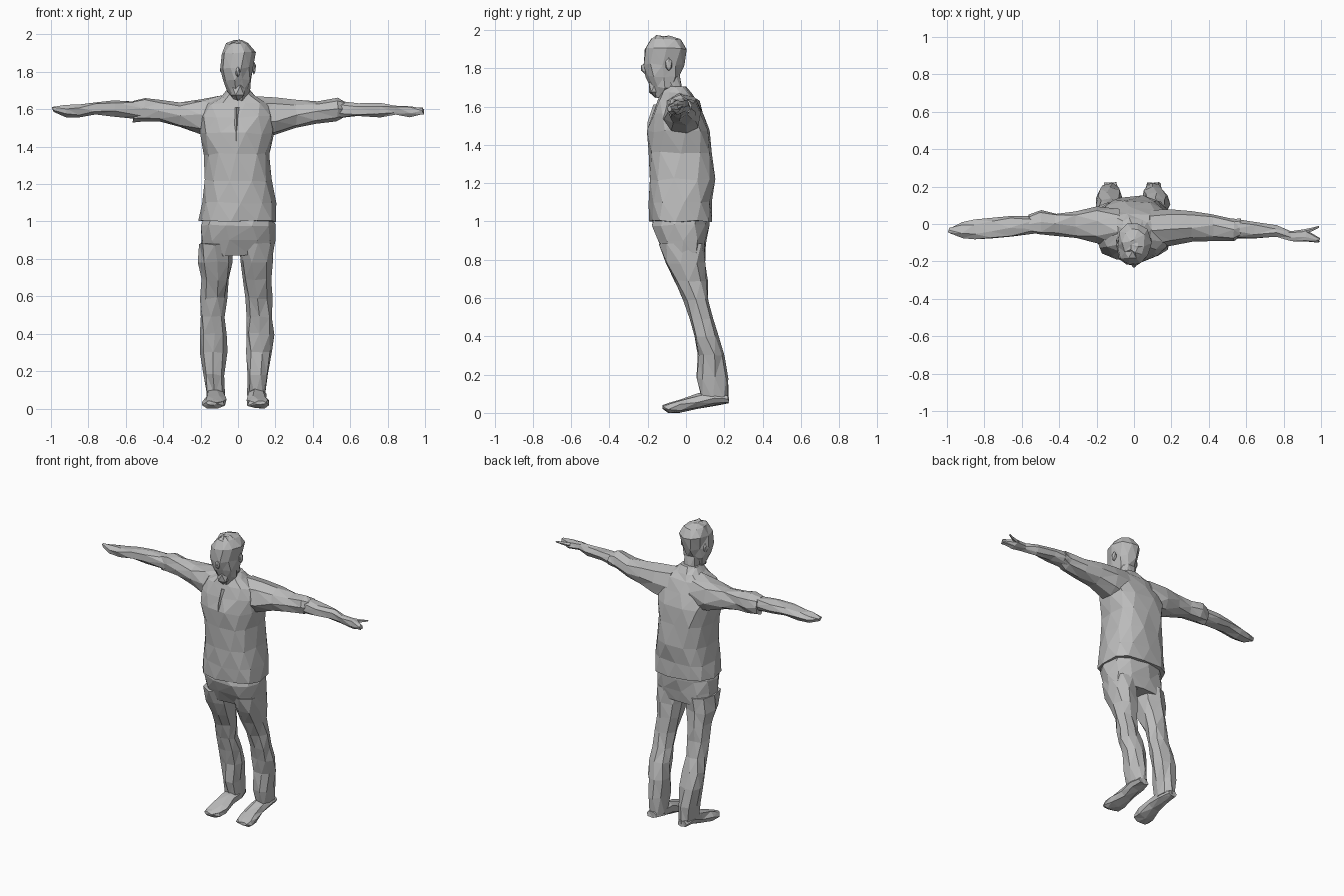
import bpy, bmesh, math, random
from mathutils import Vector

random.seed(4)

default_cube = bpy.data.objects.get("Cube")
if default_cube:
    bpy.data.objects.remove(default_cube, do_unlink=True)

# One plain grey for the whole figure
grey = bpy.data.materials.new("plain_grey")
grey.use_nodes = True
grey.diffuse_color = (0.5, 0.5, 0.5, 1)
grey.node_tree.nodes["Principled BSDF"].inputs["Base Color"].default_value = (0.5, 0.5, 0.5, 1)


def finish(name, bm):
    """Turn a bmesh into a flat-shaded, triangulated object."""
    bmesh.ops.recalc_face_normals(bm, faces=bm.faces[:])
    bmesh.ops.triangulate(bm, faces=bm.faces[:])
    mesh = bpy.data.meshes.new(name)
    bm.to_mesh(mesh)
    bm.free()
    mesh.materials.append(grey)
    obj = bpy.data.objects.new(name, mesh)
    bpy.context.scene.collection.objects.link(obj)
    return obj


def soft_power(value, power):
    return math.copysign(abs(value) ** power, value)


def loft(name, axis, rows, sides=9, square=0.85, rough=0.006, mirror=1, shift=0):
    """Skin rings given in hundredths: position on axis, then low and high
    limits on the two other axes. Rough moves points for a faceted look."""
    bm = bmesh.new()
    rings = []
    for position, a_low, a_high, b_low, b_high in rows:
        ring = []
        phase = random.uniform(-0.2, 0.2)
        for i in range(sides):
            angle = math.tau * i / sides + phase
            u = soft_power(math.cos(angle), square)
            v = soft_power(math.sin(angle), square)
            a = (a_low + a_high) / 2 + u * (a_high - a_low) / 2
            b = (b_low + b_high) / 2 + v * (b_high - b_low) / 2
            order = {"x": (position, a, b), "y": (a, position, b), "z": (a, b, position)}
            point = Vector(order[axis]) / 100
            if rough:
                point += Vector([random.uniform(-rough, rough) for _ in range(3)])
            point.x = point.x * mirror + shift
            point.z = max(point.z, 0)
            ring.append(bm.verts.new(point))
        rings.append(ring)
    for low, high in zip(rings, rings[1:]):
        for i in range(sides):
            j = (i + 1) % sides
            bm.faces.new((low[i], low[j], high[j], high[i]))
    bm.faces.new(rings[0])
    bm.faces.new(rings[-1])
    return finish(name, bm)


def lump(name, centre, size):
    """Small faceted blob for facial features."""
    bm = bmesh.new()
    bmesh.ops.create_icosphere(bm, subdivisions=1, radius=1)
    bmesh.ops.scale(bm, vec=size, verts=bm.verts)
    bmesh.ops.translate(bm, vec=centre, verts=bm.verts)
    return finish(name, bm)


# Jacket body, leaning forward at the shoulders
loft("jacket", "z", [
    (100, -21, 21, -19, 14),
    (110, -19, 20, -19, 14),
    (122, -18, 18, -19, 15),
    (136, -18, 17, -20, 14),
    (147, -20, 19, -20, 12),
    (156, -20, 19, -18, 9),
    (163, -17, 17, -15, 6),
    (167, -9, 9, -13, 3),
    (170, -6, 6, -12, 0),
], sides=12, square=0.75)

# Jacket front placket
loft("jacket_placket", "z", [
    (143, -2, 0, -20, -17),
    (152, -2, 0, -20, -16),
    (161, -2, 1, -17, -13),
], sides=4, rough=0)

# Neck and head
loft("neck", "z", [
    (160, -6, 6, -10, 1),
    (168, -5, 5, -12, -2),
    (177, -6, 6, -15, -3),
], sides=8)
loft("head", "z", [
    (165, -3, 3, -16, -10),
    (170, -6, 6, -18, -6),
    (176, -8, 7, -21, -3),
    (182, -9, 8, -23, -1),
    (190, -9, 9, -22, 1),
    (195, -6, 6, -19, -2),
    (197, -2, 2, -15, -8),
], sides=10, square=0.95)
lump("nose", (0, -0.215, 1.80), (0.015, 0.022, 0.03))
lump("beard", (0, -0.16, 1.70), (0.045, 0.04, 0.055))
for side, label in ((1, "left"), (-1, "right")):
    lump(label + "_ear", (side * 0.085, -0.09, 1.82), (0.012, 0.02, 0.035))

# Sleeves, loose at the elbow
loft("left_sleeve", "x", [
    (8, -13, 8, 143, 167),
    (20, -11, 8, 146, 166),
    (31, -9, 7, 150, 165),
    (42, -9, 5, 152, 164),
    (53, -9, 3, 154, 166),
    (57, -7, 3, 156, 164),
], sides=8)
loft("right_sleeve", "x", [
    (8, -13, 8, 143, 167),
    (20, -10, 9, 146, 166),
    (31, -7, 7, 151, 164),
    (42, -6, 6, 153, 165),
    (50, -6, 7, 153, 166),
    (56, -5, 5, 153, 165),
], sides=8, mirror=-1)

# Forearms narrowing into flat hands
loft("left_forearm_and_hand", "x", [
    (52, -8, 3, 155, 165),
    (64, -8, 1, 156, 164),
    (76, -7, -1, 156, 163),
    (84, -9, -4, 157, 162),
    (92, -10, -3, 156, 162),
    (99, -10, -7, 157, 160),
], sides=7)
loft("right_forearm_and_hand", "x", [
    (52, -5, 4, 155, 164),
    (66, -7, 4, 156, 165),
    (76, -8, 3, 157, 164),
    (85, -8, 2, 156, 163),
    (92, -8, 1, 156, 162),
    (99, -5, -2, 159, 161),
], sides=7, mirror=-1)
loft("left_thumb", "x", [
    (90, -6, -3, 158, 161),
    (95, -4, -2, 159, 161),
    (99, -2, -1, 160, 161),
], sides=5, rough=0)

# Trouser seat
loft("trouser_seat", "z", [
    (82, -20, 19, -11, 10),
    (90, -20, 20, -15, 11),
    (98, -20, 20, -18, 12),
    (104, -18, 18, -17, 12),
], sides=11, square=0.8)

# Legs sweep back to the heels; the right one stands slightly wider
leg_rows = [
    (88, 1, 19, -14, 10),
    (78, 1, 19, -11, 10),
    (69, 3, 18, -6, 11),
    (59, 4, 18, -1, 12),
    (49, 5, 18, 2, 14),
    (40, 4, 19, 4, 17),
    (30, 4, 18, 6, 20),
    (18, 5, 16, 6, 22),
    (7, 5, 15, 8, 22),
]
foot_rows = [
    (22, 7, 14, 5, 9),
    (15, 5, 15, 4, 11),
    (6, 5, 15, 2, 10),
    (-3, 4, 17, 0, 7),
    (-9, 5, 17, 0, 5),
    (-12, 9, 15, 2, 4),
]
for label, mirror, shift in (("left", 1, 0), ("right", -1, -0.02)):
    loft(label + "_leg", "z", leg_rows, sides=8, mirror=mirror, shift=shift)
    loft(label + "_shoe", "y", foot_rows, sides=7, rough=0.004, mirror=mirror, shift=shift)
